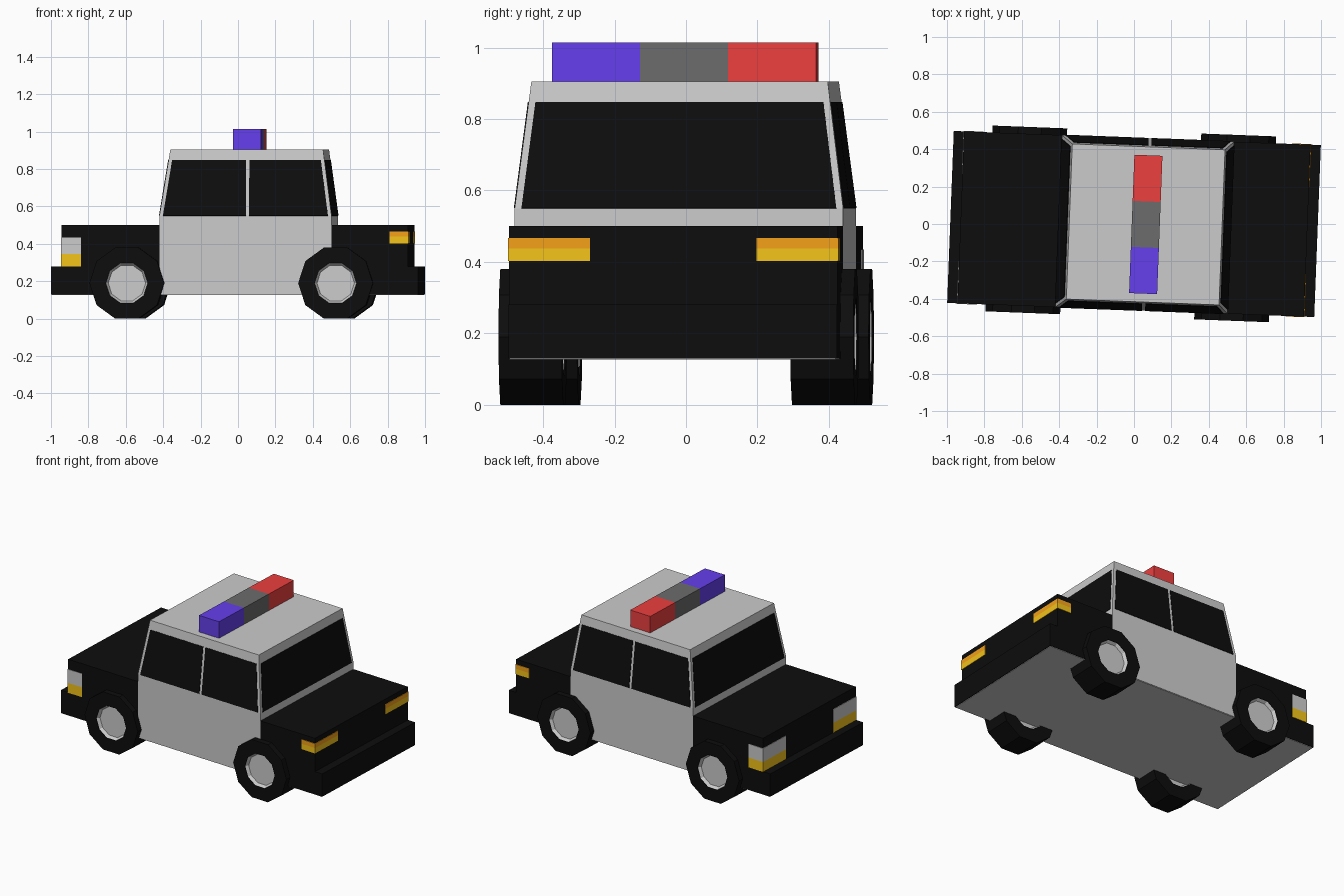
import bpy, bmesh, math
from mathutils import Matrix, Vector

if "Cube" in bpy.data.objects:
    bpy.data.objects.remove(bpy.data.objects["Cube"])

TURN = Matrix.Rotation(math.radians(-2.2), 4, 'Z')   # whole car sits slightly turned


def mat(name, rgb):
    m = bpy.data.materials.new(name)
    m.diffuse_color = (*rgb, 1)
    m.use_nodes = True
    m.node_tree.nodes["Principled BSDF"].inputs["Base Color"].default_value = m.diffuse_color
    return m


BLACK = mat("black", (0.004, 0.004, 0.004))
ORANGE = mat("orange", (0.9, 0.36, 0.01))
YELLOW = mat("yellow", (0.9, 0.55, 0.01))
RED = mat("red", (0.85, 0.05, 0.05))
BLUE = mat("blue", (0.13, 0.05, 0.85))
DARK = mat("dark_grey", (0.15, 0.15, 0.15))


def finish(name, bm, material=None):
    bmesh.ops.recalc_face_normals(bm, faces=bm.faces)
    me = bpy.data.meshes.new(name)
    bm.to_mesh(me)
    bm.free()
    me.transform(TURN)
    if material:
        me.materials.append(material)
    ob = bpy.data.objects.new(name, me)
    bpy.context.collection.objects.link(ob)
    return ob


def loft(name, rings, material=None, closed=False):
    """Skin between equal-length rings of points; cap the ends unless closed."""
    bm = bmesh.new()
    vs = [[bm.verts.new(p) for p in r] for r in rings]
    n = len(vs[0])
    pairs = list(zip(vs, vs[1:])) + ([(vs[-1], vs[0])] if closed else [])
    for a, b in pairs:
        for i in range(n):
            j = (i + 1) % n
            bm.faces.new((a[i], a[j], b[j], b[i]))
    if not closed:
        bm.faces.new(vs[0])
        bm.faces.new(vs[-1])
    return finish(name, bm, material)


def rect(x0, x1, y0, y1, z):
    return [(x0, y0, z), (x1, y0, z), (x1, y1, z), (x0, y1, z)]


def box(name, x0, x1, y0, y1, z0, z1, material=None):
    return loft(name, [rect(x0, x1, y0, y1, z0), rect(x0, x1, y0, y1, z1)], material)


def lathe(name, profile, cx, side, material=None, closed=False):
    """Ten-sided turned part on a sideways axle; profile is (radius, distance out)."""
    rings = [[(cx + r * math.cos(i * math.tau / 10), side * y, 0.19 + r * math.sin(i * math.tau / 10))
              for i in range(10)] for r, y in profile]
    return loft(name, rings, material, closed)


# lower body: boot, bonnet, bumpers, floor
W = 0.46
box("boot", -0.927, -0.403, -W, W, 0.13, 0.5, BLACK)
box("bonnet", 0.518, 0.927, -W, W, 0.13, 0.5, BLACK)
box("rear_bumper", -0.982, -0.927, -W, W, 0.13, 0.28, BLACK)
box("front_bumper", 0.927, 0.982, -W, W, 0.13, 0.28, BLACK)
box("floor", -0.978, 0.978, -0.457, 0.457, 0.127, 0.131)

# cabin with doors and tapering roof
ZB, ZT = 0.55, 0.905
loft("cabin", [rect(-0.403, 0.518, -W, W, 0.13),
               rect(-0.403, 0.518, -W, W, ZB),
               rect(-0.346, 0.471, -0.415, 0.415, ZT)])


def window(name, pts, out):
    """Thin pane lying just proud of the cabin side."""
    o = Vector(out) * 0.003
    loft(name, [[Vector(p) - o for p in pts], [Vector(p) + o for p in pts]], BLACK)


# window glass
ZW = 0.847
t = (ZW - ZB) / (ZT - ZB)
wt = W - 0.045 * t
rear_t, front_t = -0.403 + 0.057 * t, 0.518 - 0.047 * t
P = 0.019
for s, label in ((-1, "right"), (1, "left")):
    for part, b0, b1, t0, t1 in (("rear", -0.403 + P, 0.06, rear_t + P, 0.06),
                                 ("front", 0.077, 0.518 - P, 0.077, front_t - P)):
        window(f"{label}_{part}_window",
               [(b0, s * W, ZB), (b1, s * W, ZB), (t1, s * wt, ZW), (t0, s * wt, ZW)], (0, s, 0.12))
for name, xb, xt, d in (("windscreen", 0.518, front_t, 1), ("back_window", -0.403, rear_t, -1)):
    window(name, [(xb, -W + P, ZB), (xb, W - P, ZB), (xt, wt - P, ZW), (xt, -wt + P, ZW)], (d, 0, 0.13))

# corner lamps wrapping front and rear ends
E = 0.003
for s, label in ((-1, "right"), (1, "left")):
    y0, y1 = sorted((s * 0.233, s * (W + E)))
    box(f"{label}_headlamp_top", 0.828, 0.927 + E, y0, y1, 0.438, 0.467, ORANGE)
    box(f"{label}_headlamp_bottom", 0.828, 0.927 + E, y0, y1, 0.402, 0.438, YELLOW)
    box(f"{label}_tail_lamp_top", -0.927 - E, -0.822, y0, y1, 0.345, 0.435)
    box(f"{label}_tail_lamp_bottom", -0.927 - E, -0.822, y0, y1, 0.28, 0.345, YELLOW)

# roof light bar in three blocks
for name, y0, y1, m in (("blue_light", -0.37, -0.123, BLUE), ("light_centre", -0.123, 0.123, DARK),
                        ("red_light", 0.123, 0.37, RED)):
    box(name, -0.012, 0.138, y0, y1, 0.9, 1.014, m)

# wheels: tyre ring and dished hub
for cx, end in ((-0.576, "rear"), (0.541, "front")):
    for s, label in ((-1, "right"), (1, "left")):
        lathe(f"{end}_{label}_tyre", [(0.112, 0.32), (0.2, 0.32), (0.2, 0.497), (0.112, 0.497)],
              cx, s, BLACK, closed=True)
        lathe(f"{end}_{label}_hub", [(0.1, 0.345), (0.113, 0.322), (0.113, 0.495), (0.1, 0.475)], cx, s)
